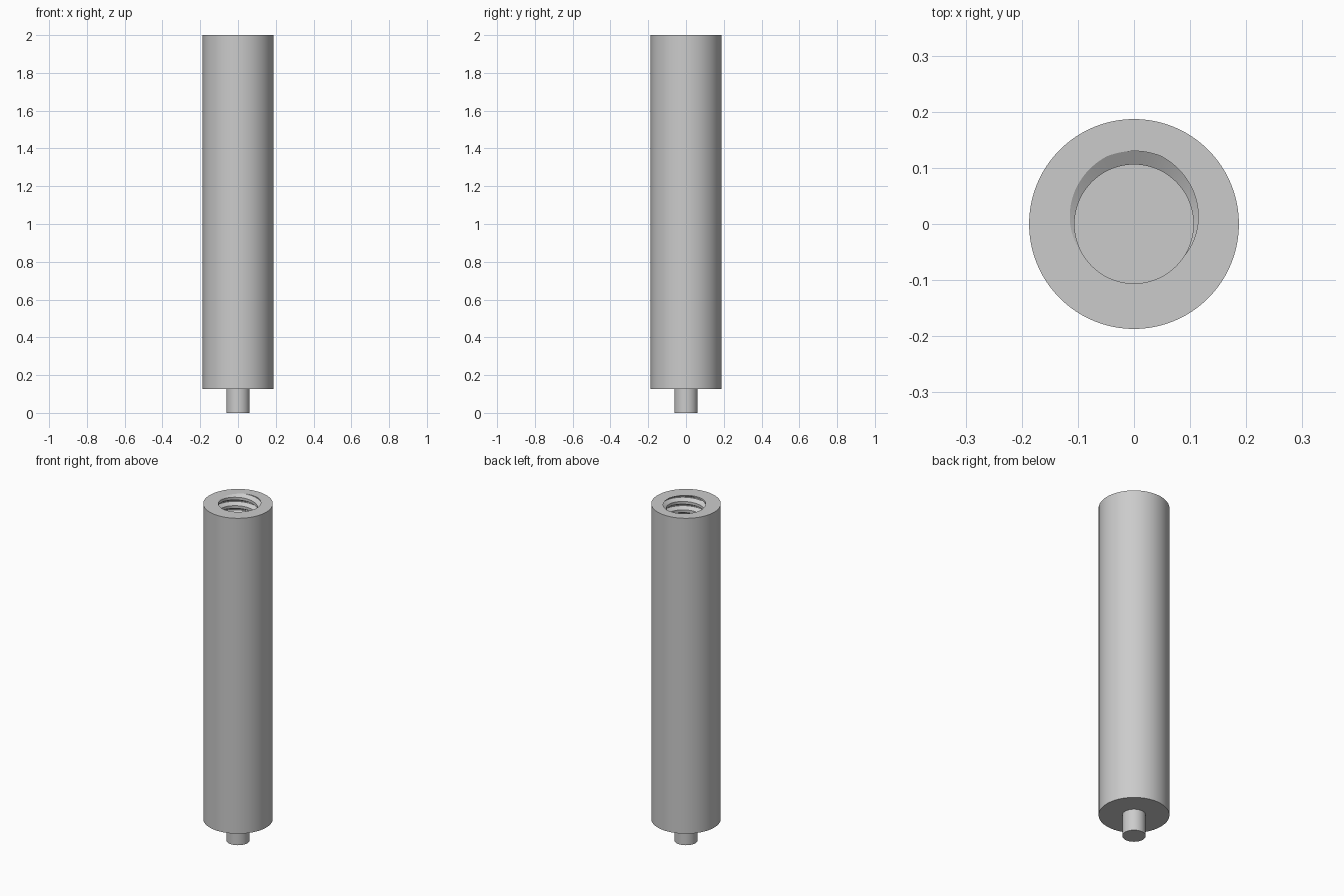
import bpy, bmesh
from math import cos, sin, tau
from mathutils import Vector

if "Cube" in bpy.data.objects:
    bpy.data.objects.remove(bpy.data.objects["Cube"], do_unlink=True)

SEGS = 96
TOP, SHOULDER, FLOOR = 2.0, 0.127, 1.5
BODY_R, PIN_R = 0.187, 0.062
CREST_R, ROOT_R, PITCH, TURNS = 0.106, 0.13, 0.05, 10

grey = bpy.data.materials.new("steel grey")
grey.use_nodes = True
colour = (0.6, 0.6, 0.6, 1)
grey.diffuse_color = colour
grey.node_tree.nodes["Principled BSDF"].inputs["Base Color"].default_value = colour


def finish(bm, name):
    """Turn a bmesh into a smooth-shaded object with crisp edges."""
    bmesh.ops.recalc_face_normals(bm, faces=bm.faces)
    mesh = bpy.data.meshes.new(name)
    bm.to_mesh(mesh)
    bm.free()
    mesh.materials.append(grey)
    obj = bpy.data.objects.new(name, mesh)
    bpy.context.collection.objects.link(obj)
    bpy.ops.object.select_all(action='DESELECT')
    obj.select_set(True)
    bpy.context.view_layer.objects.active = obj
    bpy.ops.object.shade_smooth_by_angle(angle=0.5)
    return obj


def tube(bm, radius, low, high):
    """Open-ended cylinder wall."""
    rings = [[bm.verts.new((radius * cos(tau * i / SEGS), radius * sin(tau * i / SEGS), z))
              for i in range(SEGS)] for z in (low, high)]
    for i in range(SEGS):
        j = (i + 1) % SEGS
        bm.faces.new((rings[0][i], rings[0][j], rings[1][j], rings[1][i]))


def close_ends(bm):
    bmesh.ops.holes_fill(bm, edges=[e for e in bm.edges if e.is_boundary], sides=0)


# Threaded bore: a groove profile swept along a right-handed helix
bm = bmesh.new()
base = TOP - PITCH * (TURNS + 0.25)
groove = [(-0.34, CREST_R), (-0.06, ROOT_R), (0.06, ROOT_R), (0.34, CREST_R)]
profile = [(t + off, r) for t in range(-1, TURNS + 2) for off, r in groove]
columns = []
for i in range(SEGS + 1):
    a = tau * i / SEGS
    columns.append([bm.verts.new((r * cos(a), r * sin(a), base + PITCH * (i / SEGS + h)))
                    for h, r in profile])
for left, right in zip(columns, columns[1:]):
    for k in range(len(profile) - 1):
        bm.faces.new((left[k], right[k], right[k + 1], left[k + 1]))
bmesh.ops.remove_doubles(bm, verts=bm.verts, dist=0.0001)

# Trim the thread flush with the top face and the bore floor
for z, up in ((TOP, 1), (FLOOR, -1)):
    bmesh.ops.bisect_plane(bm, geom=bm.verts[:] + bm.edges[:] + bm.faces[:],
                           plane_co=(0, 0, z), plane_no=(0, 0, up),
                           clear_outer=True, dist=0.00001)
bmesh.ops.remove_doubles(bm, verts=bm.verts, dist=0.00005)

# Body wall, joined to the bore by the annular top face
tube(bm, BODY_R, SHOULDER, TOP)
rim = [e for e in bm.edges if e.is_boundary and all(v.co.z > TOP - 0.001 for v in e.verts)]
bmesh.ops.triangle_fill(bm, edges=rim, use_beauty=True, normal=Vector((0, 0, 1)))
close_ends(bm)
finish(bm, "threaded_body")

# Locating pin under the body
bm = bmesh.new()
tube(bm, PIN_R, 0, SHOULDER + 0.01)
close_ends(bm)
finish(bm, "end_pin")
